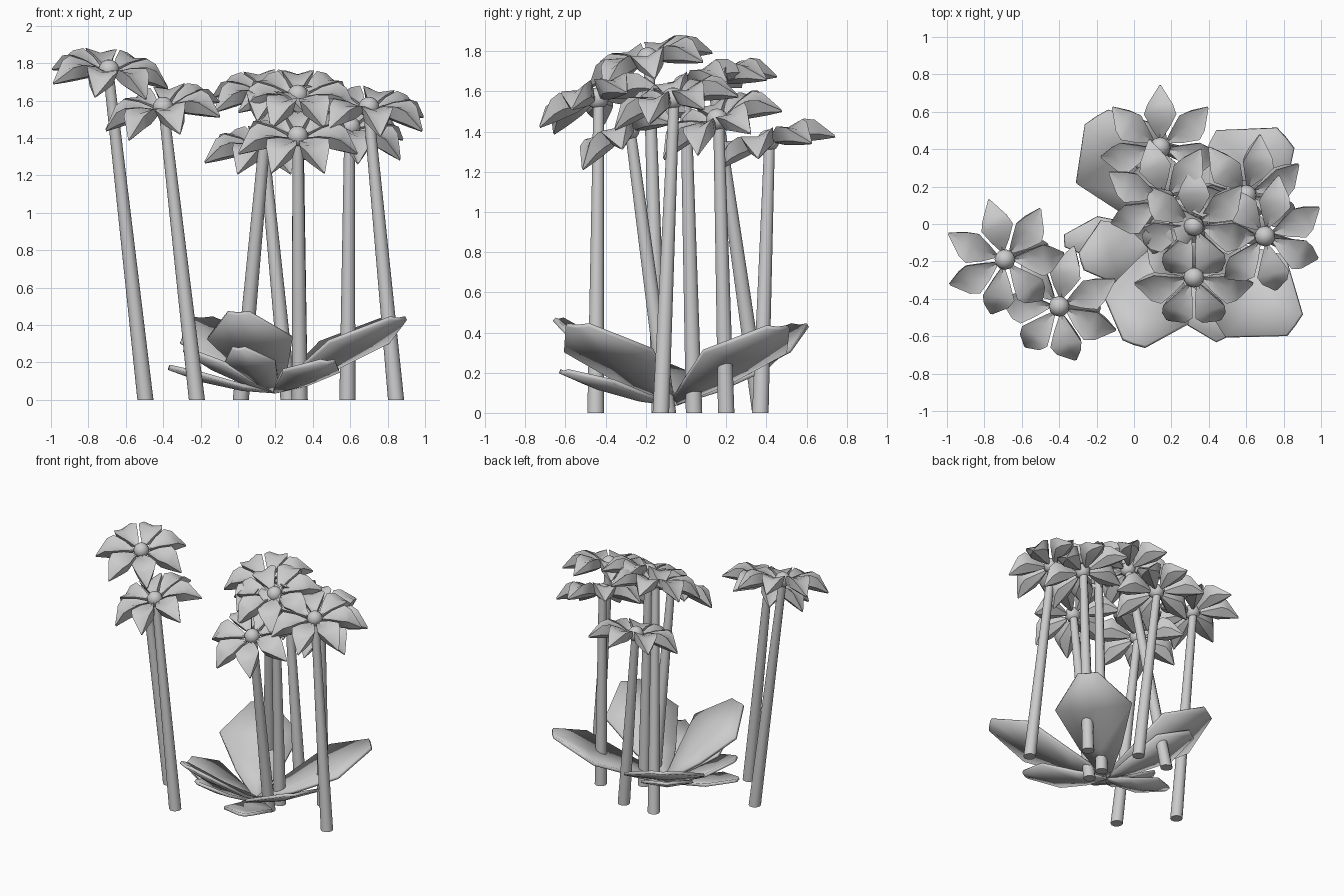
import bpy, bmesh
from math import radians, cos, sin, tau
from mathutils import Vector, Matrix

if "Cube" in bpy.data.objects:
    bpy.data.objects.remove(bpy.data.objects["Cube"])


def finish(name, bm):
    bmesh.ops.recalc_face_normals(bm, faces=bm.faces)
    me = bpy.data.meshes.new(name)
    bm.to_mesh(me)
    bm.free()
    ob = bpy.data.objects.new(name, me)
    bpy.context.collection.objects.link(ob)
    bpy.ops.object.select_all(action='DESELECT')
    ob.select_set(True)
    bpy.context.view_layer.objects.active = ob
    bpy.ops.object.shade_smooth_by_angle(angle=radians(40))
    return ob


def bridge(bm, rings, closed=True):
    n = len(rings[0])
    for a, b in zip(rings, rings[1:]):
        for i in range(n if closed else n - 1):
            j = (i + 1) % n
            bm.faces.new((a[i], a[j], b[j], b[i]))


# petal stations: distance, half width, rim height, groove height, underside height
PETAL = [(0.055, 0.014, 0.004, -0.004, -0.022),
         (0.12, 0.050, 0.038, 0.016, -0.044),
         (0.20, 0.087, 0.058, 0.034, -0.058),
         (0.25, 0.068, 0.038, 0.015, -0.066),
         (0.325, 0.006, -0.062, -0.065, -0.075)]


def petal(bm, mat):
    rings = []
    for r, w, rim, mid, low in PETAL:
        pts = [(r, w, rim), (r, 0, mid), (r, -w, rim),
               (r, -w * 0.75, rim * 0.3 + low * 0.7), (r, 0, low),
               (r, w * 0.75, rim * 0.3 + low * 0.7)]
        rings.append([bm.verts.new(mat @ Vector(p)) for p in pts])
    bridge(bm, rings)
    bm.faces.new(rings[0])
    bm.faces.new(rings[-1])


def flower(i, head, foot, lean, rot):
    head, foot = Vector(head), Vector((*foot, 0))
    normal = Vector((lean[0], lean[1], 1)).normalized()
    tilt = Matrix.Translation(head) @ Vector((0, 0, 1)).rotation_difference(normal).to_matrix().to_4x4()
    # seven petals
    bm = bmesh.new()
    for k in range(7):
        petal(bm, tilt @ Matrix.Rotation(radians(rot) + k * tau / 7, 4, 'Z'))
    finish(f"petals_{i}", bm)
    # round centre
    bm = bmesh.new()
    bmesh.ops.create_uvsphere(bm, u_segments=12, v_segments=8, radius=0.055,
                              matrix=Matrix.Translation(head))
    finish(f"flower_centre_{i}", bm)
    # tapered stem with a level foot
    bm = bmesh.new()
    rings = []
    for c, r in ((foot, 0.043), (head - normal * 0.02, 0.028)):
        rings.append([bm.verts.new(c + Vector((r * cos(a * tau / 10), r * sin(a * tau / 10), 0)))
                      for a in range(10)])
    bridge(bm, rings)
    for ring in rings:
        bm.faces.new(ring)
    finish(f"stem_{i}", bm)


# head position, stem foot, lean of the head, petal rotation
FLOWERS = [((-0.69, -0.19, 1.765), (-0.495, -0.13), (0.12, -0.28), 2),
           ((-0.40, -0.44, 1.565), (-0.22, -0.45), (-0.20, -0.30), 25),
           ((0.32, -0.01, 1.63), (0.33, 0.04), (0.0, -0.42), 90),
           ((0.32, -0.285, 1.41), (0.33, -0.09), (0.0, -0.52), 90),
           ((0.70, -0.065, 1.565), (0.845, -0.125), (0.08, -0.27), 25),
           ((0.14, 0.41, 1.355), (0.27, 0.37), (0.0, -0.28), 90),
           ((0.60, 0.155, 1.46), (0.585, 0.20), (0.22, -0.42), 25),
           ((0.165, 0.13, 1.65), (0.015, 0.37), (0.0, -0.30), 2)]
for i, f in enumerate(FLOWERS, 1):
    flower(i, *f)

# leaf stations: fraction of length, fraction of half width, sag below the chord
LEAF = [(0.0, 0.08, 0.0), (0.3, 0.55, 0.025), (0.68, 1.0, 0.025), (1.0, 0.26, 0.0)]
ROOT = Vector((0.2, -0.06, 0.045))


def leaf(i, tip, half):
    along = Vector(tip) - ROOT
    side = Vector((0, 0, 1)).cross(along).normalized()
    up = along.normalized().cross(side)
    bm = bmesh.new()
    rings = []
    for t, w, sag in LEAF:
        c = ROOT + along * t - up * sag
        rings.append([bm.verts.new(c + side * (half * w * s) + up * (0.03 * w * abs(s)))
                      for s in (-1, 0, 1)])
    bridge(bm, rings, closed=False)
    ob = finish(f"leaf_{i}", bm)
    # give the blade thickness
    mod = ob.modifiers.new("thickness", 'SOLIDIFY')
    mod.thickness = 0.022
    mod.offset = 0


# leaf tips and half widths
LEAVES = [((-0.20, 0.57, 0.43), 0.28), ((-0.15, 0.45, 0.29), 0.18),
          ((0.81, 0.46, 0.42), 0.27), ((0.86, -0.54, 0.43), 0.27),
          ((0.0, -0.64, 0.46), 0.24), ((-0.37, -0.09, 0.17), 0.12),
          ((-0.28, -0.20, 0.26), 0.18), ((0.48, -0.61, 0.20), 0.17),
          ((0.0, -0.49, 0.27), 0.15)]
for i, (tip, half) in enumerate(LEAVES, 1):
    leaf(i, tip, half)
